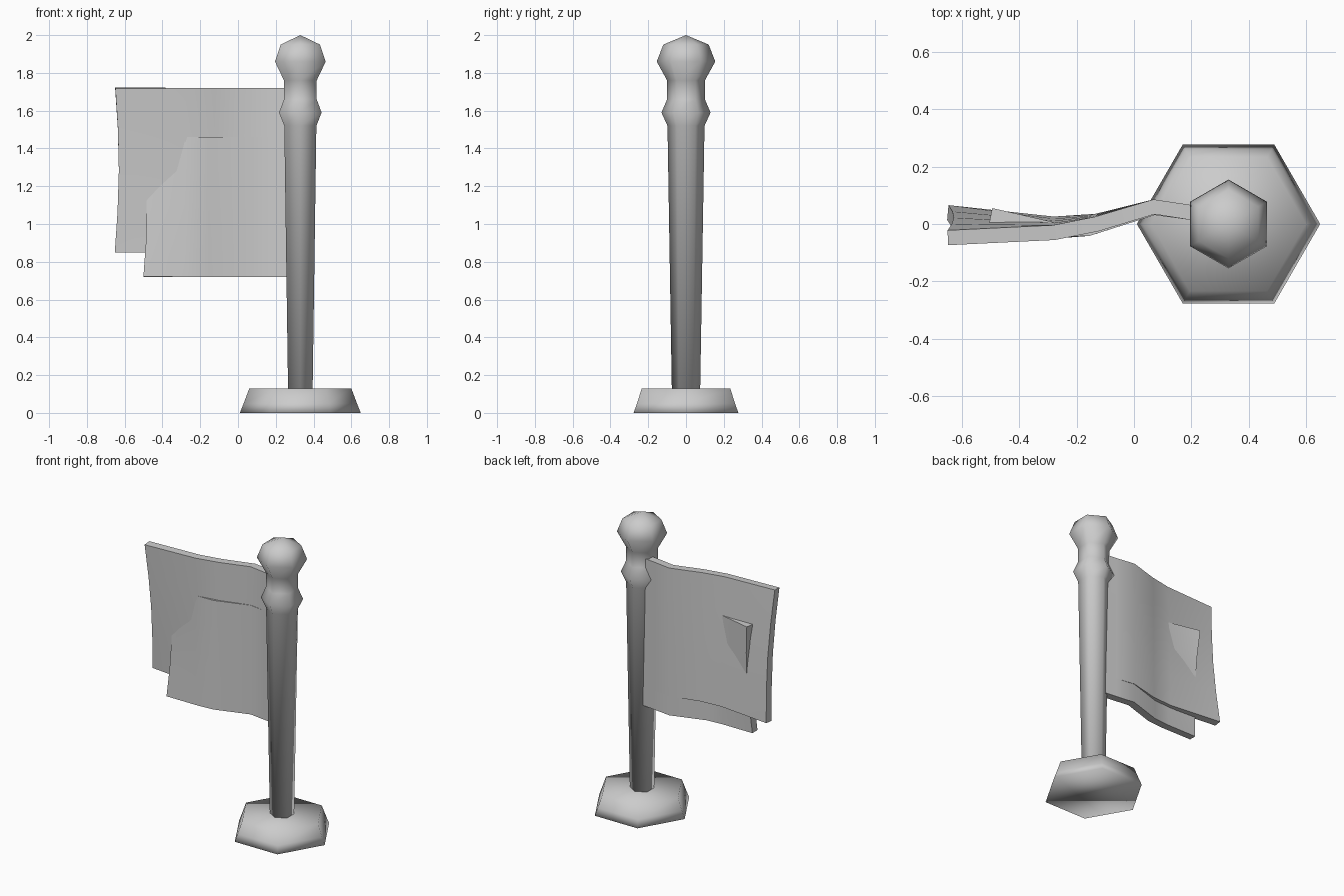
import bpy, bmesh, math

cube = bpy.data.objects.get("Cube")
if cube:
    bpy.data.objects.remove(cube, do_unlink=True)

POLE_X = 0.33

grey = bpy.data.materials.new("plain grey")
grey.use_nodes = True
grey.diffuse_color = (0.6, 0.6, 0.6, 1)
grey.node_tree.nodes["Principled BSDF"].inputs["Base Color"].default_value = (0.6, 0.6, 0.6, 1)


def add_object(name, bm):
    bmesh.ops.recalc_face_normals(bm, faces=bm.faces)
    mesh = bpy.data.meshes.new(name)
    bm.to_mesh(mesh)
    bm.free()
    mesh.materials.append(grey)
    mesh.shade_smooth()
    obj = bpy.data.objects.new(name, mesh)
    bpy.context.collection.objects.link(obj)
    return obj


def hex_turning(name, profile, start, tip=None):
    """Six-sided solid from (radius, height) rings, with an optional pointed tip."""
    bm = bmesh.new()
    rings = []
    for r, z in profile:
        angles = [start + i * math.pi / 3 for i in range(6)]
        rings.append([bm.verts.new((POLE_X + r * math.cos(a), r * math.sin(a), z)) for a in angles])
    for low, high in zip(rings, rings[1:]):
        for i in range(6):
            j = (i + 1) % 6
            bm.faces.new((low[i], low[j], high[j], high[i]))
    bm.faces.new(rings[0])
    if tip is None:
        bm.faces.new(rings[-1])
    else:
        apex = bm.verts.new((POLE_X, 0, tip))
        for i in range(6):
            bm.faces.new((rings[-1][i], rings[-1][(i + 1) % 6], apex))
    return add_object(name, bm)


def cloth(name, columns, top, bottom, rows=4, thickness=0.052):
    """Wavy sheet; each column is (x, y at the top, y at the bottom)."""
    bm = bmesh.new()
    grid = []
    for x, y_top, y_bottom in columns:
        column = []
        for k in range(rows + 1):
            t = k / rows
            # the free edge pulls in a little halfway down
            pull = 0.02 * math.sin(math.pi * t) if x == columns[-1][0] else 0
            column.append(bm.verts.new((x + pull, y_top + (y_bottom - y_top) * t, top + (bottom - top) * t)))
        grid.append(column)
    for a, b in zip(grid, grid[1:]):
        for k in range(rows):
            bm.faces.new((a[k], a[k + 1], b[k + 1], b[k]))
    obj = add_object(name, bm)
    solid = obj.modifiers.new("thickness", "SOLIDIFY")
    solid.thickness = thickness
    solid.offset = 0
    # keep the rim crisp while the cloth stays smooth
    edge = obj.modifiers.new("crisp rim", "EDGE_SPLIT")
    edge.split_angle = math.radians(50)
    return obj


# Foot and turned pole with collar and knob
hex_turning("base", [(0.32, 0), (0.30, 0.05), (0.27, 0.13)], 0)
hex_turning("pole", [(0.075, 0.12), (0.098, 1.52), (0.13, 1.59), (0.10, 1.66), (0.10, 1.76),
                     (0.155, 1.86), (0.12, 1.95)], math.pi / 6, tip=2.0)

# Two overlapping layers of cloth
cloth("flag", [(0.30, 0.03, 0.03), (0.20, 0.04, 0.04), (0.07, 0.06, 0.06), (-0.13, 0.0, 0.01),
               (-0.28, -0.03, 0.0), (-0.65, -0.048, 0.04)], 1.72, 0.85)
cloth("flag_under_layer", [(0.30, 0.03, 0.03), (0.20, 0.04, 0.04), (0.07, 0.057, 0.057),
                           (-0.16, -0.016, -0.016), (-0.28, -0.02, -0.025), (-0.50, 0.03, -0.025)],
      1.46, 0.72)
